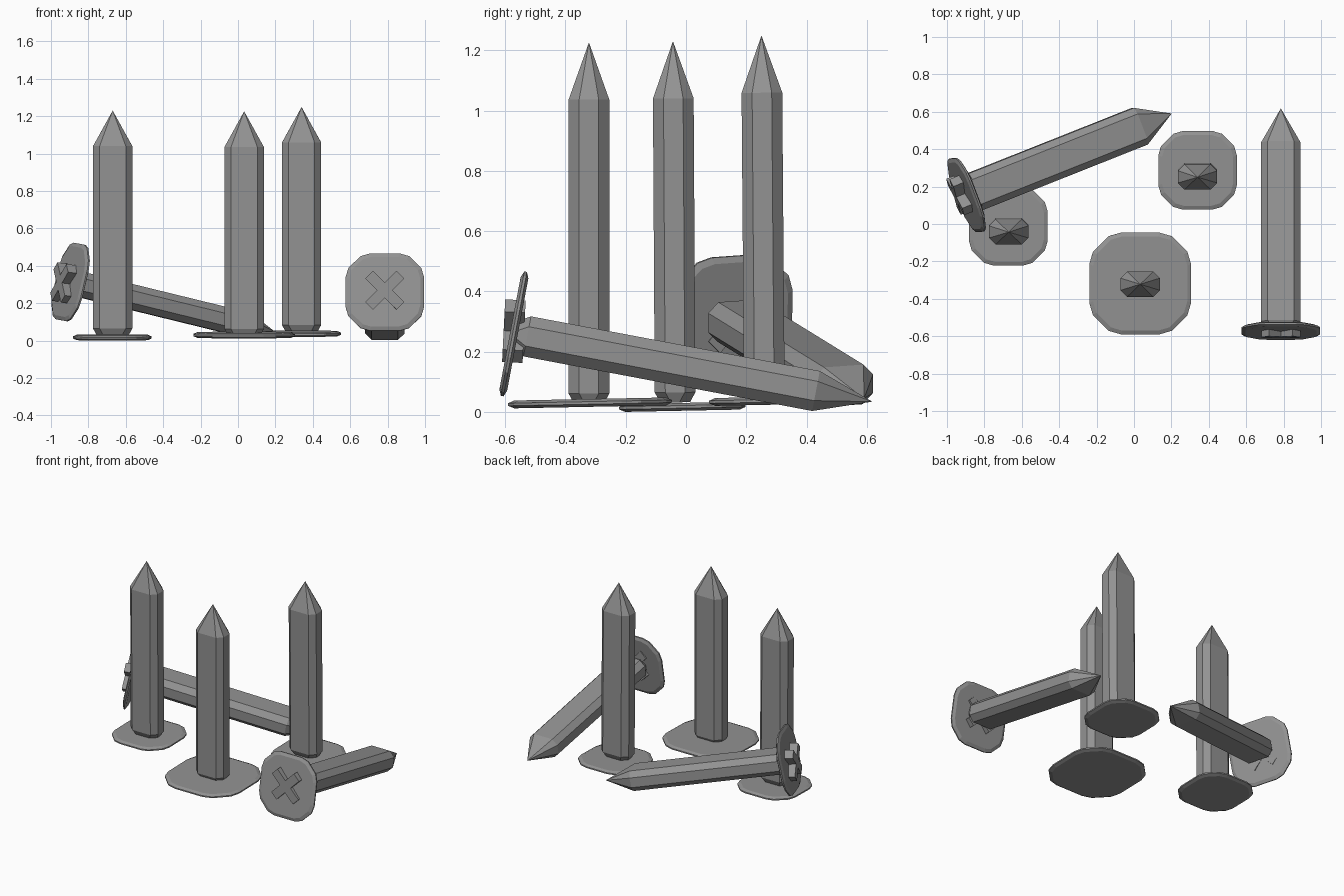
import bpy, bmesh
from mathutils import Vector, Matrix

cube = bpy.data.objects.get("Cube")
if cube:
    bpy.data.objects.remove(cube)

# One dull steel colour
steel = bpy.data.materials.new("dull_steel")
steel.use_nodes = True
GREY = (0.29, 0.29, 0.29, 1)
steel.diffuse_color = GREY
steel.node_tree.nodes["Principled BSDF"].inputs["Base Color"].default_value = GREY


def frame(origin, axis, side):
    """Matrix whose z runs along axis and whose x lies towards side."""
    z = Vector(axis).normalized()
    y = z.cross(Vector(side)).normalized()
    m = Matrix((y.cross(z), y, z)).transposed().to_4x4()
    m.translation = origin
    return m


def loft(name, rings, matrix, tip=None):
    """Skin rings of (outline, height); close with a cap or a point."""
    bm = bmesh.new()
    loops = [[bm.verts.new((x, y, h)) for x, y in outline] for outline, h in rings]
    n = len(loops[0])
    for low, high in zip(loops, loops[1:]):
        for i in range(n):
            j = (i + 1) % n
            bm.faces.new((low[i], low[j], high[j], high[i]))
    bm.faces.new(loops[0][::-1])
    if tip is None:
        bm.faces.new(loops[-1])
    else:
        point = bm.verts.new((0, 0, tip))
        for i in range(n):
            bm.faces.new((loops[-1][i], loops[-1][(i + 1) % n], point))
    bmesh.ops.recalc_face_normals(bm, faces=bm.faces)
    mesh = bpy.data.meshes.new(name)
    bm.to_mesh(mesh)
    bm.free()
    mesh.materials.append(steel)
    ob = bpy.data.objects.new(name, mesh)
    bpy.context.collection.objects.link(ob)
    ob.matrix_world = matrix
    return ob


def four_way(corner):
    """Repeat one corner's points in all four quadrants, anticlockwise."""
    mirrored = corner[::-1]
    return (corner
            + [(-x, y) for x, y in mirrored]
            + [(-x, -y) for x, y in corner]
            + [(x, -y) for x, y in mirrored])


def shaft(name, matrix):
    def section(inset):
        w, d, c = 0.105 - inset, 0.0675 - inset, 0.035
        return four_way([(w, d - c), (w - c, d)])
    loft(name, [(section(0.018), 0.012), (section(0), 0.045), (section(0), 1.02)],
         matrix, tip=1.21)


def head(name, matrix, radius):
    corner = [(1, 0.38), (0.93, 0.62), (0.62, 0.93), (0.38, 1)]

    def outline(r):
        return four_way([(x * r, y * r) for x, y in corner])
    t = 0.013
    loft(name, [(outline(radius - 0.02), -t), (outline(radius), -t / 3),
                (outline(radius), t / 3), (outline(radius - 0.02), t)], matrix)


def cross(name, matrix):
    a, b, t = 0.118, 0.029, 0.034
    plus = four_way([(a, b), (b, b), (b, a)])
    turned = matrix @ Matrix.Rotation(0.7854, 4, "Z")
    loft(name, [(plus, -t), (plus, t)], turned)


# Standing nails: head centre, head radius, shaft foot, shaft lean
X = (1, 0, 0)
standing = {
    "left_rear": ((0.34, 0.287, 0.037), 0.21, (0.34, 0.26, 0.039), (0, -0.008, 1)),
    "right": ((-0.672, -0.012, 0.017), 0.21, (-0.67, -0.036, 0.02), (0, -0.006, 1)),
    "front": ((0.033, -0.318, 0.03), 0.272, (0.033, -0.322, 0.016), (0, 0, 1)),
}
for label, (centre, radius, foot, lean) in standing.items():
    head(label + "_nail_head", frame(centre, (0, -0.02, 1), X), radius)
    shaft(label + "_nail_shaft", frame(foot, lean, X))

# Lying nails: head centre, axis, side, cross centre, cross axis
lying = {
    "left_lying": ((0.785, -0.571, 0.259), (0, 1.19, -0.225), X,
                   (0.785, -0.571, 0.268), (0, 1, -0.05)),
    "back_lying": ((-0.895, 0.155, 0.313), (1.095, 0.435, -0.268), (-0.37, 0.93, 0.07),
                   (-0.925, 0.157, 0.307), (0.91, 0.38, -0.12)),
}
for label, (centre, axis, side, cross_centre, cross_axis) in lying.items():
    placed = frame(centre, axis, side)
    head(label + "_nail_head", placed, 0.21)
    shaft(label + "_nail_shaft", placed)
    cross(label + "_nail_cross", frame(cross_centre, cross_axis, side))
